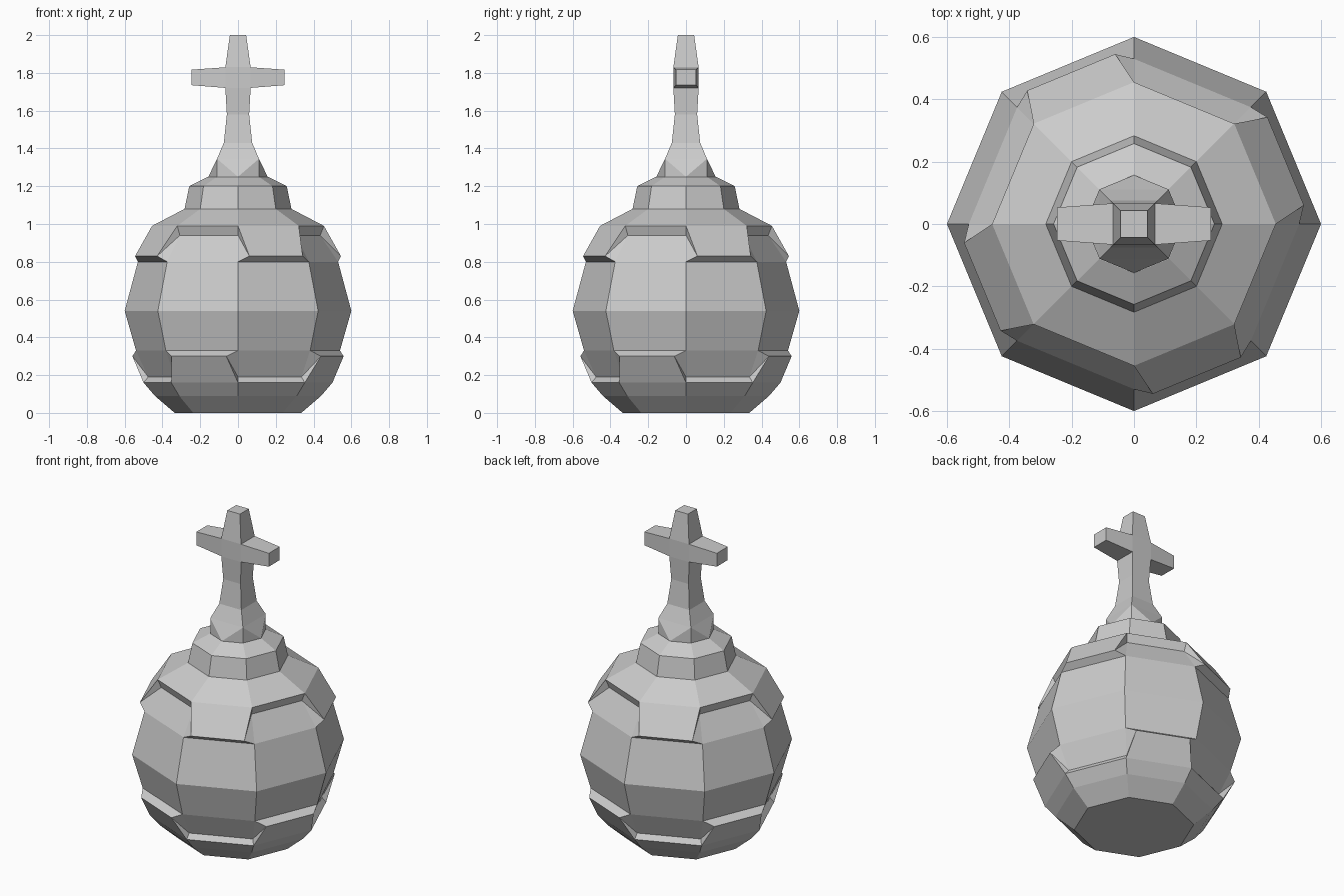
import bpy, bmesh
from math import cos, sin, pi
from mathutils import Vector

if "Cube" in bpy.data.objects:
    bpy.data.objects.remove(bpy.data.objects["Cube"])


def finish(bm, name):
    bmesh.ops.recalc_face_normals(bm, faces=bm.faces[:])
    me = bpy.data.meshes.new(name)
    bm.to_mesh(me)
    bm.free()
    ob = bpy.data.objects.new(name, me)
    bpy.context.collection.objects.link(ob)
    return ob


def oct_point(i, r, z):
    return Vector((r * cos(i * pi / 4), r * sin(i * pi / 4), z))


def oct_ring(bm, r, z):
    return [bm.verts.new(oct_point(i, r, z)) for i in range(8)]


def square_ring(bm, h, z):
    return [bm.verts.new((sx * h, sy * h, z)) for sx, sy in ((1, 1), (-1, 1), (-1, -1), (1, -1))]


def bridge(bm, lo, hi):
    n = len(lo)
    for i in range(n):
        j = (i + 1) % n
        bm.faces.new((lo[i], lo[j], hi[j], hi[i]))


# Eight-sided orb with staggered raised panels
bm = bmesh.new()
profile = [(.335, 0), (.44, .09), (.50, .16), (.475, .19), (.54, .33), (.60, .54),
           (.53, .80), (.435, .94), (.455, .99), (.283, 1.08)]
rings = [oct_ring(bm, r, z) for r, z in profile]
bm.faces.new(rings[0])
bm.faces.new(rings[-1])


def raised_panel(i, edge, lip, base, r, z, inset=.15):
    j = (i + 1) % 8
    p, q = oct_point(i, r, z), oct_point(j, r, z)
    v = bm.verts.new(p.lerp(q, inset))
    w = bm.verts.new(q.lerp(p, inset))
    bm.faces.new((edge[i], edge[j], w, v))
    bm.faces.new((v, w, base[j], base[i]))
    for k, c in ((i, v), (j, w)):
        bm.faces.new((edge[k], c, lip[k]))
        bm.faces.new((lip[k], c, base[k]))


for i in range(8):
    j = (i + 1) % 8
    upper = i % 2 == 0
    skip = (6, 7) if upper else (2, 3)
    for k in range(len(rings) - 1):
        if k not in skip:
            a, b = rings[k], rings[k + 1]
            bm.faces.new((a[i], a[j], b[j], b[i]))
    if upper:
        raised_panel(i, rings[8], rings[7], rings[6], .57, .83)
    else:
        raised_panel(i, rings[2], rings[3], rings[4], .585, .30)
finish(bm, "orb")

# Collar on top of the orb
bm = bmesh.new()
rings = [oct_ring(bm, r, z) for r, z in [(.283, 1.08), (.258, 1.20), (.158, 1.25)]]
for lo, hi in zip(rings, rings[1:]):
    bridge(bm, lo, hi)
bm.faces.new(rings[0])
bm.faces.new(rings[-1])
finish(bm, "collar")

# Cross shaft: octagonal foot turning into a tapered square post
bm = bmesh.new()
foot = oct_ring(bm, .157, 1.25)
sq = [square_ring(bm, h, z) for h, z in
      [(.111, 1.345), (.075, 1.43), (.059, 1.58), (.067, 1.72), (.067, 1.83), (.043, 2.0)]]
bm.faces.new(foot)
for k in range(4):
    mid, corner, nxt = foot[2 * k], foot[2 * k + 1], foot[(2 * k + 2) % 8]
    bm.faces.new((mid, corner, sq[0][k]))
    bm.faces.new((corner, nxt, sq[0][k]))
    bm.faces.new((nxt, sq[0][k], sq[0][(k + 1) % 4]))
for lo, hi in zip(sq, sq[1:]):
    bridge(bm, lo, hi)
bm.faces.new(sq[-1])
finish(bm, "cross_shaft")

# Tapered cross arms
for side, name in ((1, "cross_arm_right"), (-1, "cross_arm_left")):
    bm = bmesh.new()
    ends = []
    for x, y, z0, z1 in ((.06, .067, 1.72, 1.83), (.247, .053, 1.735, 1.817)):
        ends.append([bm.verts.new((side * x, sy * y, z)) for sy, z in
                     ((-1, z0), (1, z0), (1, z1), (-1, z1))])
    bridge(bm, *ends)
    for e in ends:
        bm.faces.new(e)
    finish(bm, name)
